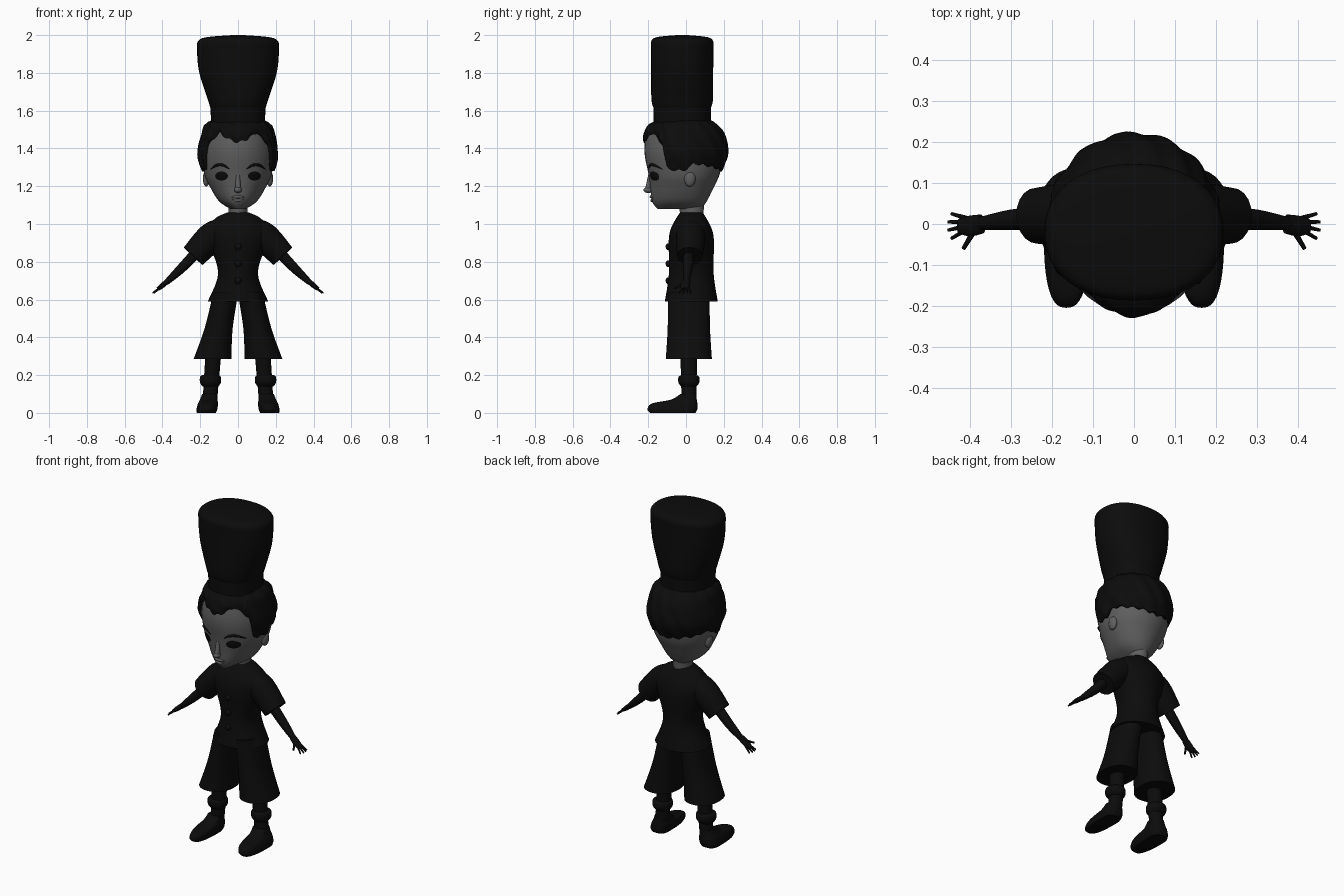
import bpy, bmesh, math
from mathutils import Vector

cube = bpy.data.objects.get("Cube")
if cube:
    bpy.data.objects.remove(cube, do_unlink=True)


def material(name, value):
    mat = bpy.data.materials.new(name)
    mat.use_nodes = True
    color = (value, value, value, 1)
    mat.diffuse_color = color
    mat.node_tree.nodes["Principled BSDF"].inputs["Base Color"].default_value = color
    return mat


BLACK = material("cloth black", 0.0035)
SKIN = material("skin grey", 0.115)
SIDES = (1, -1)


def turns(count):
    """Evenly spaced angles around a circle."""
    return [math.tau * i / count for i in range(count)]


def bridge(name, rings, mat):
    """Bridge closed rings of points, cap both ends and shade smooth."""
    bm = bmesh.new()
    loops = [[bm.verts.new(point) for point in ring] for ring in rings]
    for lower, upper in zip(loops, loops[1:]):
        for i in range(len(lower)):
            bm.faces.new((lower[i - 1], lower[i], upper[i], upper[i - 1]))
    bm.faces.new(loops[0])
    bm.faces.new(loops[-1])
    bmesh.ops.recalc_face_normals(bm, faces=bm.faces)
    mesh = bpy.data.meshes.new(name)
    bm.to_mesh(mesh)
    bm.free()
    mesh.materials.append(mat)
    mesh.shade_smooth()
    mesh.set_sharp_from_angle(angle=math.radians(50))
    obj = bpy.data.objects.new(name, mesh)
    bpy.context.collection.objects.link(obj)


def smooth(rows, steps=5):
    """Smooth curve through rows of numbers."""
    result = []
    for i in range(len(rows) - 1):
        before, start, end = rows[max(i - 1, 0)], rows[i], rows[i + 1]
        after = rows[min(i + 2, len(rows) - 1)]
        for step in range(steps):
            t = step / steps
            result.append([
                b + t * ((c - a) + t * (2 * a - 5 * b + 4 * c - d + t * (3 * (b - c) + d - a))) / 2
                for a, b, c, d in zip(before, start, end, after)])
    return result + [list(rows[-1])]


def lookup(rows, key):
    """Blend the two rows whose first entries surround the key."""
    for low, high in zip(rows, rows[1:]):
        if key <= high[0]:
            t = max(0, (key - low[0]) / (high[0] - low[0]))
            return [a + (b - a) * t for a, b in zip(low, high)]
    return rows[-1]


def loft(name, mat, rows, y=0, x=(0, 0), boxy=1):
    """Stack ovals of (height, half width, depth) or (height, half width, front, back)."""
    rings = []
    base, top = rows[0][0], rows[-1][0]
    for z, width, *ends in smooth(rows):
        front, back = ends if len(ends) == 2 else (y - ends[0], y + ends[0])
        center = x[0] + (x[1] - x[0]) * (z - base) / (top - base)
        ring = []
        for angle in turns(40):
            s, c = (math.copysign(abs(v) ** boxy, v) for v in (math.sin(angle), math.cos(angle)))
            reach = y - front if c > 0 else back - y
            ring.append((center + width * s, y - c * reach, z))
        rings.append(ring)
    bridge(name, rings, mat)


def tube(name, mat, path, flat=1):
    """Round limb through (x, y, z, radius) points; flat widens it front to back."""
    rows = smooth(path)
    points = [Vector(row[:3]) for row in rows]
    rings = []
    for i, point in enumerate(points):
        along = points[min(i + 1, len(points) - 1)] - points[max(i - 1, 0)]
        across = along.cross(Vector((0, 1, 0))).normalized()
        deep = along.cross(across).normalized() * flat
        rings.append([point + rows[i][3] * (across * math.cos(a) + deep * math.sin(a))
                      for a in turns(20)])
    bridge(name, rings, mat)


def ball(name, mat, place, size):
    rings = []
    for k in range(1, 12):
        polar = math.pi * k / 12
        rings.append([[p + s * d for p, s, d in zip(place, size, (
            math.sin(polar) * math.cos(a), math.sin(polar) * math.sin(a), math.cos(polar)))]
            for a in turns(20)])
    bridge(name, rings, mat)


# Head and neck
HEAD = [(1.08, 0.04, -0.15, 0.08), (1.12, 0.1, -0.18, 0.11), (1.2, 0.15, -0.19, 0.15),
        (1.27, 0.18, -0.2, 0.18), (1.38, 0.19, -0.22, 0.2), (1.48, 0.17, -0.21, 0.18),
        (1.53, 0.15, -0.18, 0.14), (1.56, 0.09, -0.1, 0.09)]
HEAD_ROWS = smooth(HEAD)
loft("head", SKIN, HEAD)
loft("neck", SKIN, [(1.03, 0.05, 0.06), (1.15, 0.05, 0.07)], y=0.03)


def face_y(x, z):
    width, front = lookup(HEAD_ROWS, z)[1:3]
    return front * math.sqrt(max(0, 1 - (x / width) ** 2))


def face_arc(name, mat, center, half, z, rise, radius):
    """Tapered arched strip lying on the face."""
    path = []
    for k in range(-2, 3):
        t = k / 2
        bow = 1 - t * t
        x, height = center + half * t, z + rise * bow
        path.append((x, face_y(x, height), height, radius * (bow + 0.3)))
    tube(name, mat, path)


# Nose and lips
tube("nose_bridge", SKIN, [(0, -0.19, 1.26, 0.01), (0, -0.2, 1.19, 0.015)])
ball("nose_tip", SKIN, (0, -0.2, 1.18), (0.02, 0.025, 0.016))
face_arc("upper_lip", SKIN, 0, 0.035, 1.14, 0.004, 0.006)
face_arc("lower_lip", SKIN, 0, 0.03, 1.13, -0.005, 0.006)

# Eyes, eyebrows and ears
for side in SIDES:
    rings = []
    for size, lift in ((1, -0.005), (1, 0.002), (0.5, 0.005), (0.1, 0.006)):
        outline = [(side * 0.087 + 0.034 * size * math.cos(a), 1.254 + 0.024 * size * math.sin(a))
                   for a in turns(24)]
        rings.append([(x, face_y(x, z) - lift, z) for x, z in outline])
    bridge("eye", rings, BLACK)
    face_arc("eyebrow", BLACK, side * 0.095, 0.05, 1.29, 0.024, 0.006)
    ball("ear", SKIN, (side * 0.168, 0.02, 1.24), (0.018, 0.03, 0.042))

# Hair: a thick wavy shell rising from the hairline; angles start at the front
HAIRLINE = [(0, 1.43), (0.3, 1.45), (0.6, 1.485), (1, 1.42), (1.1, 1.29), (1.5, 1.28),
            (1.8, 1.32), (math.pi, 1.28)]
TOP = HEAD[-1][0]
LAYERS = 14
rings = []
for layer in range(-1, LAYERS + 1):
    t = max(layer, 0) / LAYERS
    ring = []
    for angle in turns(144):
        turn = min(angle, math.tau - angle)
        edge = lookup(HAIRLINE, turn)[1] + 0.006 * math.sin(19 * angle)
        z = edge + (TOP - edge) * t
        width, front, back = lookup(HEAD_ROWS, z)[1:]
        thick = 0.008 + 0.014 * min(1, t * 4) + 0.004 * math.sin(13 * angle + 9 * t)
        if turn < 0.9:
            thick *= 0.6
        if layer < 0:
            thick = -0.01
        reach = -front if math.cos(angle) > 0 else back
        ring.append(((width + thick) * math.sin(angle), -(reach + thick) * math.cos(angle), z))
    rings.append(ring)
bridge("hair", rings, BLACK)

# Tall hat with a narrow band and a flared crown
loft("hat_band", BLACK, [(1.48, 0.14, 0.15), (1.64, 0.147, 0.153)], y=-0.02, boxy=0.9)
loft("hat_crown", BLACK, [(1.61, 0.145, 0.15), (1.66, 0.16, 0.163), (1.8, 0.205, 0.164),
                          (1.92, 0.217, 0.165), (1.97, 0.21, 0.163), (1.99, 0.16, 0.13),
                          (2, 0.03, 0.03)], y=-0.02, boxy=0.9)

# Shirt with buttons
loft("shirt", BLACK, [(0.59, 0.16, 0.14), (0.74, 0.105, 0.118), (0.9, 0.155, 0.12),
                      (0.97, 0.17, 0.11), (1.03, 0.12, 0.08), (1.06, 0.06, 0.06)], y=0.028)
for z in (0.7, 0.79, 0.88):
    ball("button", BLACK, (0, -0.094, z), (0.018, 0.014, 0.018))

for side in SIDES:
    # Sleeve, arm and hand
    tube("sleeve", BLACK, [(side * 0.07, 0.025, 0.97, 0.065), (side * 0.14, 0.025, 0.93, 0.078),
                           (side * 0.237, 0.02, 0.83, 0.068)])
    tube("arm", BLACK, [(side * 0.2, 0.015, 0.87, 0.03), (side * 0.3, 0.01, 0.765, 0.025),
                        (side * 0.38, 0, 0.69, 0.015)])
    tube("palm", BLACK, [(side * 0.37, 0, 0.7, 0.013), (side * 0.4, -0.005, 0.675, 0.014),
                         (side * 0.425, -0.005, 0.655, 0.01)], flat=1.8)
    for k in range(4):
        spread = k - 1.5
        tube("finger", BLACK, [
            (side * 0.41, -0.01 * spread, 0.665, 0.006),
            (side * (0.453 - 0.004 * spread ** 2), -0.02 * spread - 0.005, 0.635, 0.004)])
    tube("thumb", BLACK, [(side * 0.385, -0.01, 0.685, 0.008), (side * 0.415, -0.06, 0.66, 0.005)])

    # Wide short trousers
    loft("trouser_leg", BLACK, [(0.285, 0.1, 0.122), (0.45, 0.074, 0.112), (0.64, 0.066, 0.11)],
         y=0.015, x=(side * 0.135, side * 0.064), boxy=0.9)

    # Lower leg, boot cuff and shoe
    loft("lower_leg", BLACK, [(0.05, 0.038, 0.038), (0.32, 0.042, 0.045)],
         y=0.015, x=(side * 0.15, side * 0.13))
    loft("boot_cuff", BLACK, [(0.14, 0.042, 0.04), (0.16, 0.055, 0.055), (0.19, 0.055, 0.055),
                              (0.2, 0.042, 0.04)], y=0.015, x=(side * 0.146, side * 0.146))
    loft("shoe", BLACK, [(0, 0.05, -0.19, 0.05), (0.02, 0.055, -0.204, 0.06),
                         (0.05, 0.053, -0.18, 0.06), (0.07, 0.046, -0.08, 0.057),
                         (0.1, 0.04, -0.03, 0.055)],
         y=-0.01, x=(side * 0.168, side * 0.15), boxy=0.75)
